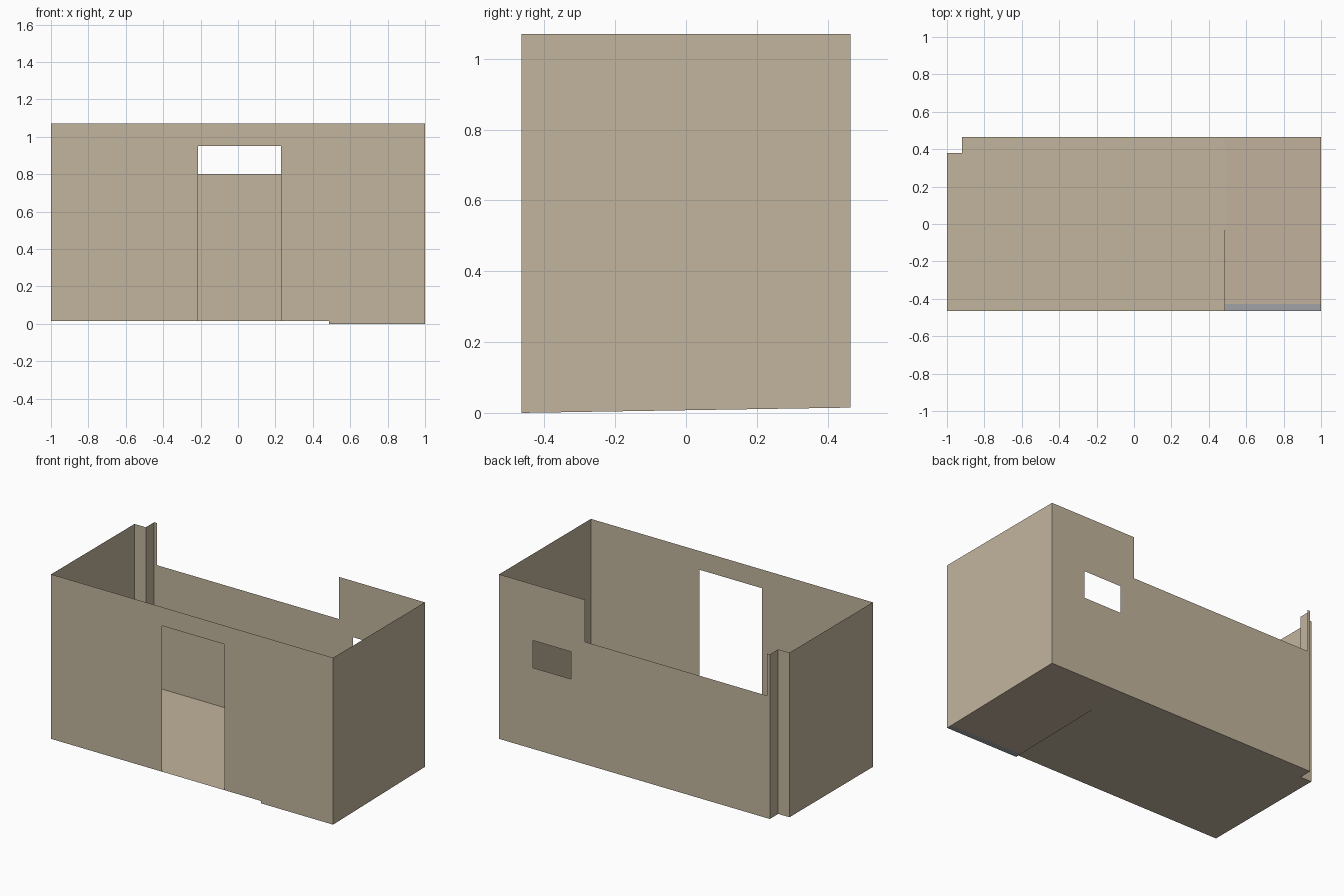
import bpy, bmesh

if "Cube" in bpy.data.objects:
    bpy.data.objects.remove(bpy.data.objects["Cube"])

# Main dimensions of the roofless room
X, Y, H = 1.0, 0.465, 1.07
FLOOR = 0.015            # level floor height
STEP_X = 0.487           # where the sloped wet area begins
NOTCH_X, NOTCH_Y = -0.92, 0.38
DRAIN_Y = -0.427


def material(name, rgb):
    m = bpy.data.materials.new(name)
    m.diffuse_color = (*rgb, 1)
    m.use_nodes = True
    m.node_tree.nodes["Principled BSDF"].inputs["Base Color"].default_value = m.diffuse_color
    return m


tile = material("tan_tile", (0.54, 0.46, 0.34))
wet_tile = material("wet_area_tile", (0.55, 0.45, 0.34))
metal = material("drain_metal", (0.36, 0.37, 0.39))


def slope(y):
    """Height of the wet floor at depth y."""
    return FLOOR * (y + Y) / (2 * Y)


def build(name, polys, mat):
    """Sheet object from a few polygons, with shared corners welded."""
    bm = bmesh.new()
    for p in polys:
        bm.faces.new([bm.verts.new(c) for c in p])
    bmesh.ops.remove_doubles(bm, verts=bm.verts, dist=1e-5)
    me = bpy.data.meshes.new(name)
    bm.to_mesh(me)
    bm.free()
    me.materials.append(mat)
    ob = bpy.data.objects.new(name, me)
    bpy.context.collection.objects.link(ob)
    return ob


def x_panels(y, panels, flip=False):
    """Rectangles (x0, x1, z0, z1) standing on the plane y."""
    out = []
    for x0, x1, z0, z1 in panels:
        q = [(x0, y, z0), (x1, y, z0), (x1, y, z1), (x0, y, z1)]
        out.append(q[::-1] if flip else q)
    return out


# Front wall with doorway
build("front_wall", x_panels(-Y, [
    (-X, -0.215, FLOOR, H),
    (-0.215, 0.23, 0.95, H),
    (0.23, STEP_X, FLOOR, H),
    (STEP_X, X, 0, H)], flip=True), tile)

# Back wall: low centre, full-height ends, small window niche opening
build("back_wall", x_panels(Y, [
    (NOTCH_X, -0.90, FLOOR, H),
    (-0.90, 0.39, FLOOR, 0.80),
    (0.39, 0.49, FLOOR, H),
    (0.49, 0.76, FLOOR, 0.535),
    (0.49, 0.76, 0.71, H),
    (0.76, X, FLOOR, H)]), tile)

# Notched back-left corner
build("corner_notch", x_panels(NOTCH_Y, [(-X, NOTCH_X, FLOOR, H)]) + [
    [(NOTCH_X, NOTCH_Y, FLOOR), (NOTCH_X, Y, FLOOR),
     (NOTCH_X, Y, H), (NOTCH_X, NOTCH_Y, H)]], tile)

# Side walls
build("left_wall", [[(-X, -Y, FLOOR), (-X, NOTCH_Y, FLOOR),
                     (-X, NOTCH_Y, H), (-X, -Y, H)]], tile)
build("right_wall", [[(X, Y, FLOOR), (X, -Y, 0), (X, -Y, H), (X, Y, H)]], tile)

# Level floor following the notch
build("main_floor", [[(-X, -Y, FLOOR), (STEP_X, -Y, FLOOR), (STEP_X, Y, FLOOR),
                      (NOTCH_X, Y, FLOOR), (NOTCH_X, NOTCH_Y, FLOOR),
                      (-X, NOTCH_Y, FLOOR)]], tile)

# Wedge-shaped step down to the wet area
build("floor_step", [[(STEP_X, -Y, 0), (STEP_X, Y, FLOOR), (STEP_X, -Y, FLOOR)]], tile)


# Sloped wet floor and its drain strip
def sloped(name, y0, y1, mat):
    build(name, [[(STEP_X, y0, slope(y0)), (X, y0, slope(y0)),
                  (X, y1, slope(y1)), (STEP_X, y1, slope(y1))]], mat)


sloped("wet_floor", DRAIN_Y, Y, wet_tile)
sloped("drain_strip", -Y, DRAIN_Y, metal)
